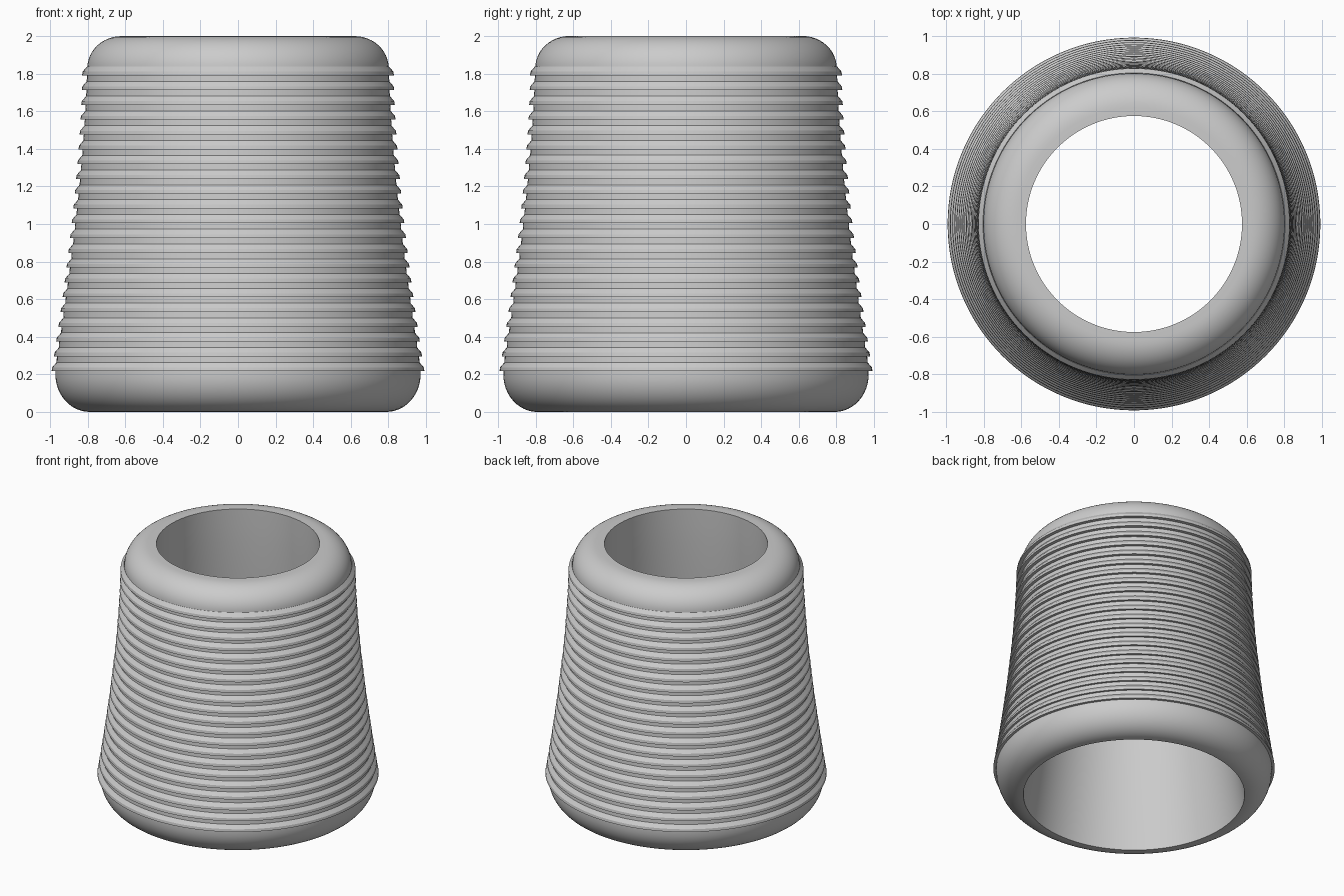
import bpy
import math

cube = bpy.data.objects.get("Cube")
if cube:
    bpy.data.objects.remove(cube, do_unlink=True)

SEGMENTS = 128
TEETH = 21
FIRST, PITCH = 0.217, 0.0787

grey = bpy.data.materials.new("light grey")
grey.use_nodes = True
colour = (0.6, 0.6, 0.6, 1)
grey.diffuse_color = colour
grey.node_tree.nodes["Principled BSDF"].inputs["Base Color"].default_value = colour


def flare(z, top, bottom, low, high):
    """Radius that widens in a gentle curve towards the bottom."""
    return top + (bottom - top) * (1 - (z - low) / (high - low)) ** 1.55


def quarter(cx, cz, rx, rz, start, steps=12):
    """Quarter ellipse running counter-clockwise from the start angle."""
    angles = [start + math.pi / 2 * i / steps for i in range(steps + 1)]
    return [(cx + rx * math.cos(a), cz + rz * math.sin(a)) for a in angles]


# Rounded foot
profile = quarter(0.79, 0.2, 0.182, 0.2, -math.pi / 2)
profile.append((0.972, FIRST))

# Grip ridges: flat underside, short upright edge, sloping top, groove
for i in range(TEETH):
    z = FIRST + i * PITCH
    r = flare(z, 0.83, 0.992, FIRST, FIRST + PITCH * (TEETH - 1))
    profile += [(r, z), (r - 0.003, z + 0.02), (r - 0.026, z + 0.047)]
    if i < TEETH - 1:
        profile.append((r - 0.028, z + PITCH))

# Rounded shoulder
profile += quarter(0.62, 1.83, 0.182, 0.17, 0)

# Flared bore, from the top down to the foot
for i in range(17):
    z = 2 - i / 8
    profile.append((flare(z, 0.575, 0.78, 0, 2), z))

# Turn the closed profile around the z axis
count = len(profile)
verts, faces = [], []
for s in range(SEGMENTS):
    a = 2 * math.pi * s / SEGMENTS
    verts += [(r * math.cos(a), r * math.sin(a), z) for r, z in profile]
    n = (s + 1) % SEGMENTS
    for j in range(count):
        k = (j + 1) % count
        faces.append((s * count + j, n * count + j, n * count + k, s * count + k))

mesh = bpy.data.meshes.new("ridged_sleeve")
mesh.from_pydata(verts, [], faces)
mesh.materials.append(grey)
sleeve = bpy.data.objects.new("ridged_sleeve", mesh)
bpy.context.collection.objects.link(sleeve)

bpy.ops.object.select_all(action="DESELECT")
sleeve.select_set(True)
bpy.context.view_layer.objects.active = sleeve
bpy.ops.object.shade_smooth_by_angle(angle=math.radians(30))
